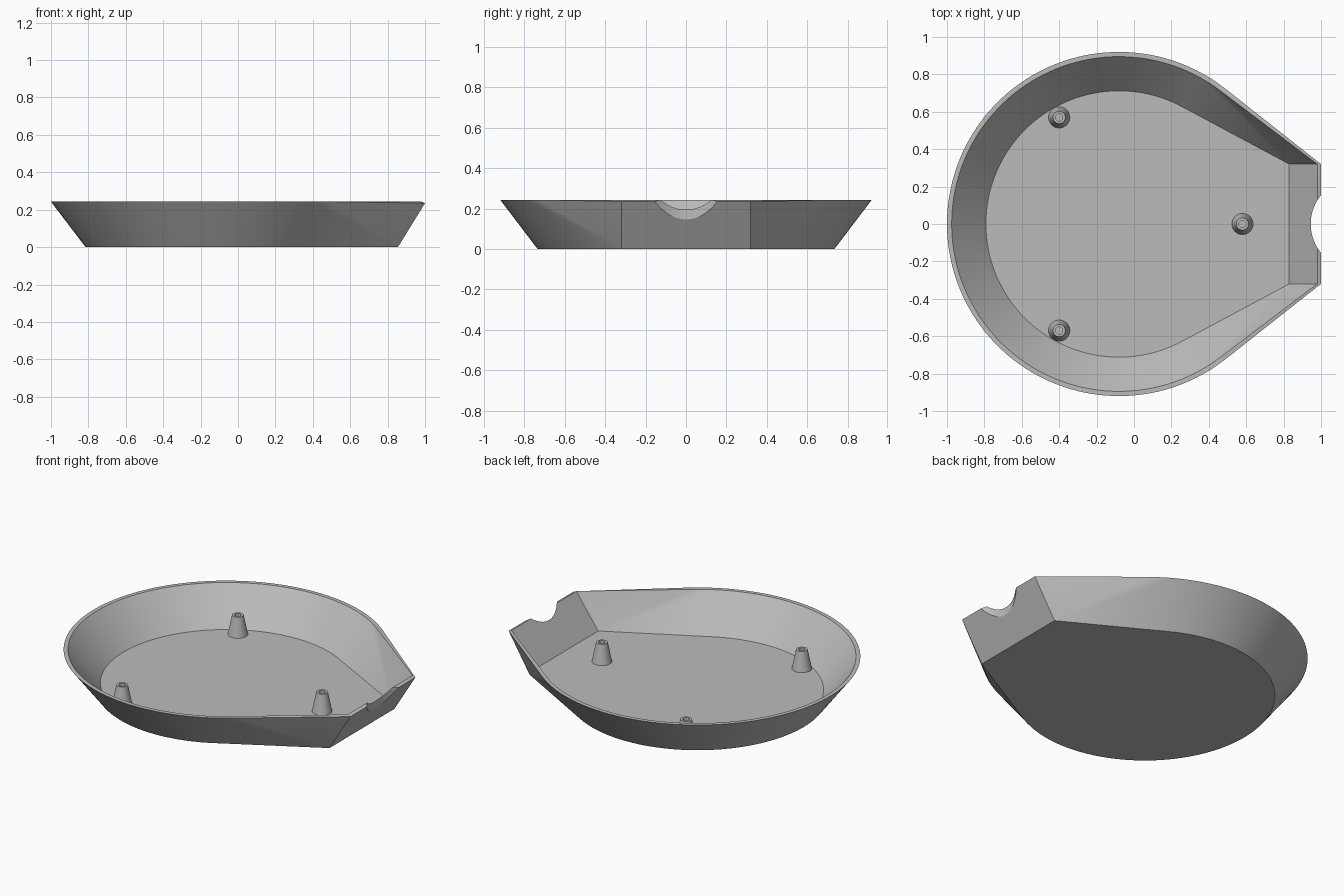
import bpy, bmesh, math

if "Cube" in bpy.data.objects:
    bpy.data.objects.remove(bpy.data.objects["Cube"])

grey = bpy.data.materials.new("plain grey")
grey.use_nodes = True
COLOUR = (0.5, 0.5, 0.5, 1)
grey.diffuse_color = COLOUR
grey.node_tree.nodes["Principled BSDF"].inputs["Base Color"].default_value = COLOUR

CX = -0.08      # centre of the round part
HALF = 0.32     # half width of the spout end
FLOOR = 0.035
RIM = 0.243


def make_object(name, bm):
    mesh = bpy.data.meshes.new(name)
    bmesh.ops.recalc_face_normals(bm, faces=bm.faces[:])
    bm.to_mesh(mesh)
    bm.free()
    obj = bpy.data.objects.new(name, mesh)
    bpy.context.collection.objects.link(obj)
    mesh.materials.append(grey)
    return obj


def smooth(obj):
    bpy.ops.object.select_all(action="DESELECT")
    obj.select_set(True)
    bpy.context.view_layer.objects.active = obj
    bpy.ops.object.shade_smooth_by_angle(angle=math.radians(25))


def outline(bm, radius, end_x, z, end_z, steps=90):
    """Round outline with straight tangents running to a flat end."""
    dx = end_x - CX
    start = math.atan2(HALF, dx) + math.acos(radius / math.hypot(dx, HALF))
    sweep = 2 * (math.pi - start)
    verts = [bm.verts.new((end_x, HALF, end_z))]
    for i in range(steps + 1):
        a = start + sweep * i / steps
        verts.append(bm.verts.new((CX + radius * math.cos(a), radius * math.sin(a), z)))
    verts.append(bm.verts.new((end_x, -HALF, end_z)))
    return verts


def open_shell(bm, low, high):
    """Hull around two outlines with its upper side left open."""
    bmesh.ops.convex_hull(bm, input=low + high)
    bm.normal_update()
    top = set(high)
    lids = [f for f in bm.faces if all(v in top for v in f.verts)]
    bmesh.ops.delete(bm, geom=lids, context="FACES_ONLY")
    # drop edges that only belonged to the lid
    loose = [e for e in bm.edges if not e.link_faces]
    bmesh.ops.delete(bm, geom=loose, context="EDGES")


# Tray: outer shell, inner shell and a rim joining them
bm = bmesh.new()
outer_low = outline(bm, 0.735, 0.855, 0, 0)
outer_high = outline(bm, 0.92, 1.0, RIM, 0.235)
open_shell(bm, outer_low, outer_high)
inner_low = outline(bm, 0.712, 0.83, FLOOR, FLOOR)
inner_high = outline(bm, 0.895, 0.98, RIM, RIM)
open_shell(bm, inner_low, inner_high)
for i in range(len(outer_high)):
    j = (i + 1) % len(outer_high)
    bm.faces.new((outer_high[i], outer_high[j], inner_high[j], inner_high[i]))
bmesh.ops.dissolve_limit(bm, angle_limit=0.002, verts=bm.verts[:], edges=bm.edges[:])
tray = make_object("tray", bm)

# Rounded notch cut down through the spout end
bpy.ops.mesh.primitive_cylinder_add(vertices=128, radius=0.246, depth=1, location=(1.191, 0, 0.3))
cutter = bpy.context.object
cutter.name = "notch_cutter"
cut = tray.modifiers.new("notch", "BOOLEAN")
cut.operation = "DIFFERENCE"
cut.solver = "EXACT"
cut.object = cutter
bpy.context.view_layer.objects.active = tray
bpy.ops.object.modifier_apply(modifier=cut.name)
bpy.data.objects.remove(cutter)
smooth(tray)


# Tapered pegs with a blind hole in the top
def peg(name, x, y, sides=32):
    profile = [(0.058, FLOOR - 0.005), (0.033, 0.155), (0.019, 0.155), (0.019, 0.09)]
    bm = bmesh.new()
    rings = []
    for r, z in profile:
        rings.append([bm.verts.new((x + r * math.cos(math.tau * i / sides),
                                    y + r * math.sin(math.tau * i / sides), z))
                      for i in range(sides)])
    for a, b in zip(rings, rings[1:]):
        for i in range(sides):
            j = (i + 1) % sides
            bm.faces.new((a[i], a[j], b[j], b[i]))
    bm.faces.new(rings[0])
    bm.faces.new(rings[-1])
    smooth(make_object(name, bm))


peg("spout_peg", 0.58, 0)
for side, y in (("left", 0.57), ("right", -0.57)):
    peg("rear_peg_" + side, -0.4, y)
